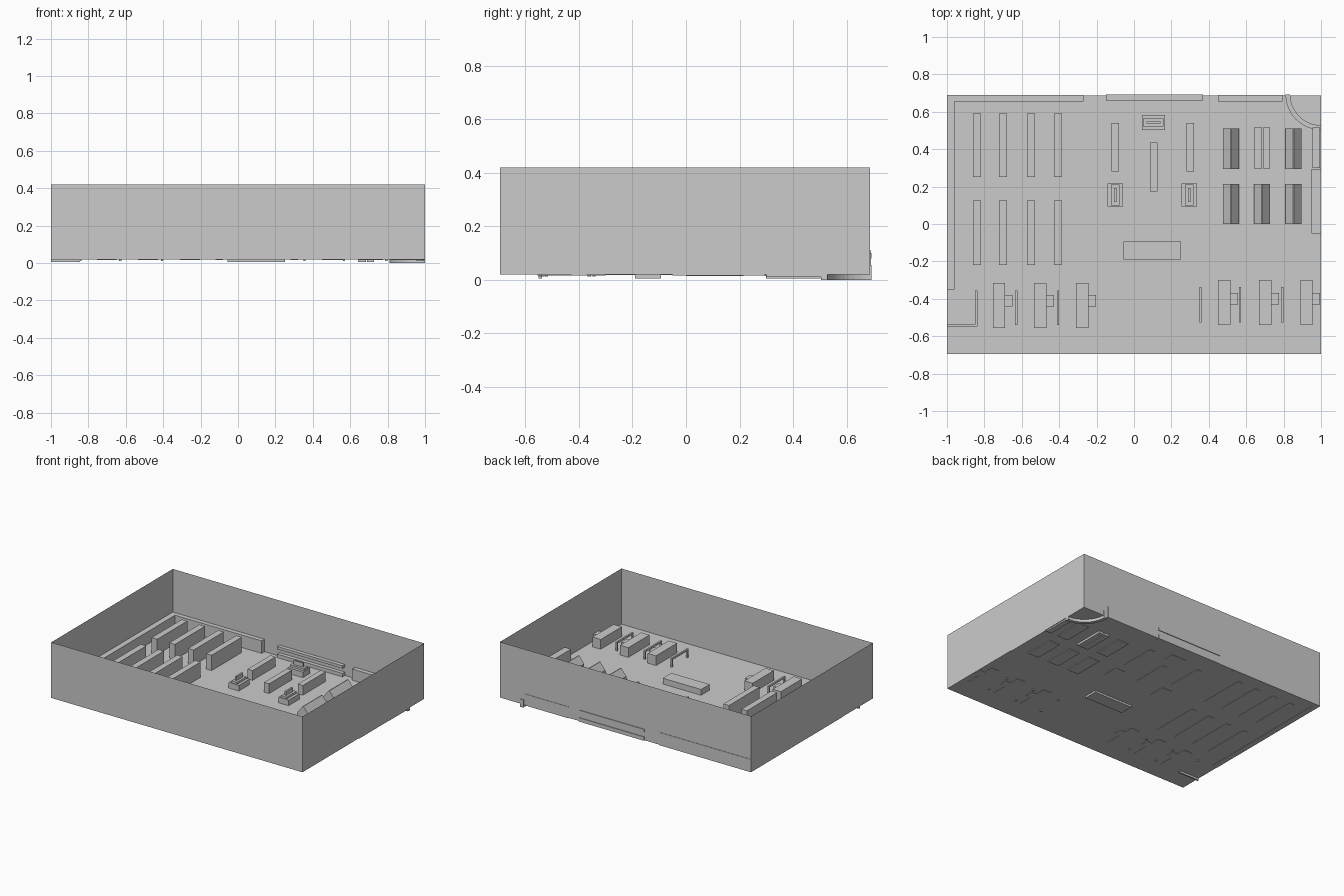
import bpy, bmesh, math

if "Cube" in bpy.data.objects:
    bpy.data.objects.remove(bpy.data.objects["Cube"])

FLOOR = 0.02


def make_object(name, bm):
    bmesh.ops.recalc_face_normals(bm, faces=bm.faces)
    mesh = bpy.data.meshes.new(name)
    bm.to_mesh(mesh)
    bm.free()
    ob = bpy.data.objects.new(name, mesh)
    bpy.context.collection.objects.link(ob)
    return ob


def add_box(bm, x0, x1, y0, y1, z0, z1):
    verts = bmesh.ops.create_cube(bm, size=1)["verts"]
    for v in verts:
        v.co.x = x1 if v.co.x > 0 else x0
        v.co.y = y1 if v.co.y > 0 else y0
        v.co.z = z1 if v.co.z > 0 else z0
    return verts


def boxes(name, *parts):
    bm = bmesh.new()
    for p in parts:
        add_box(bm, *p)
    return make_object(name, bm)


def gate(name, x, y0, y1):
    # thin inverted U rail
    w, z, t = 0.006, 0.012, 0.082
    boxes(name, (x - w, x + w, y0, y1, t - 0.012, t),
          (x - w, x + w, y0, y0 + 0.012, z, t),
          (x - w, x + w, y1 - 0.012, y1, z, t))


def gondola(name, x, y0, y1):
    # shelf block with two sloping sides
    bm = bmesh.new()
    profile = [(-0.043, 0.015), (0.043, 0.015), (0.043, 0.05),
               (0.003, 0.1), (-0.003, 0.1), (-0.043, 0.05)]
    face = bm.faces.new([bm.verts.new((x + px, y0, pz)) for px, pz in profile])
    ext = bmesh.ops.extrude_face_region(bm, geom=[face])
    new = [g for g in ext["geom"] if isinstance(g, bmesh.types.BMVert)]
    bmesh.ops.translate(bm, verts=new, vec=(0, y1 - y0, 0))
    make_object(name, bm)


def display(name, x, y, turned=False):
    # stepped stand: base, tray and centre board
    parts = []
    for hx, hy, z0, z1 in ((0.041, 0.061, 0.018, 0.06),
                           (0.022, 0.055, 0.06, 0.075),
                           (0.006, 0.038, 0.075, 0.105)):
        if turned:
            hx, hy = hy, hx
        parts.append((x - hx, x + hx, y - hy, y + hy, z0, z1))
    boxes(name, *parts)


# room shell, open at the top
bm = bmesh.new()
add_box(bm, -1, 1, -0.695, 0.687, FLOOR, 0.42)
top = [f for f in bm.faces if f.normal.z > 0.5 or f.calc_center_median().z > 0.41]
bmesh.ops.delete(bm, geom=top, context='FACES_ONLY')
make_object("room", bm)

# tall aisle shelves on the left
for i, x in enumerate((-0.84, -0.7, -0.55, -0.407)):
    for y0, y1 in ((0.25, 0.592), (-0.22, 0.125)):
        boxes("aisle_shelf", (x - 0.022, x + 0.022, y0, y1, 0.018, 0.13))

# shelves against the walls
boxes("left_wall_shelf", (-1, -0.96, -0.35, 0.69, 0.018, 0.11))
boxes("back_wall_shelf", (-0.96, -0.27, 0.655, 0.69, 0.018, 0.11))
boxes("back_corner_shelf", (0.45, 0.795, 0.655, 0.69, 0.018, 0.1))
boxes("back_wall_rack", (-0.15, 0.37, 0.66, 0.692, 0.018, 0.045),
      (-0.15, 0.37, 0.66, 0.692, 0.08, 0.1))
boxes("right_wall_shelf", (0.95, 1, -0.05, 0.293, 0.016, 0.1))
boxes("right_wall_cabinet", (0.955, 0.995, 0.3, 0.515, 0.01, 0.1))

# low tables and stepped displays in the middle
for x, y0, y1 in ((-0.1, 0.28, 0.54), (0.3, 0.28, 0.54), (0.105, 0.175, 0.435)):
    boxes("low_table", (x - 0.02, x + 0.02, y0, y1, 0.017, 0.09))
display("display_left", -0.1, 0.155)
display("display_right", 0.296, 0.155)
display("display_back", 0.104, 0.543, True)

# sloped gondolas, one of them a flat block
for x in (0.518, 0.685, 0.853):
    gondola("gondola_front", x, 0.0, 0.215)
for x in (0.518, 0.853):
    gondola("gondola_back", x, 0.295, 0.51)
boxes("gondola_flat", (0.642, 0.684, 0.298, 0.515, 0.005, 0.09),
      (0.69, 0.728, 0.298, 0.515, 0.005, 0.09))

# service counter in the centre
boxes("service_counter", (-0.055, 0.25, -0.19, -0.093, 0.006, 0.062))

# checkout counters with side ledges
for x, y in ((-0.722, -0.435), (-0.502, -0.435), (-0.277, -0.435),
             (0.482, -0.42), (0.702, -0.42), (0.922, -0.42)):
    c = -0.41 if x < 0 else -0.4
    boxes("checkout", (x - 0.033, x + 0.033, y - 0.12, y + 0.12, 0.017, 0.09),
          (x + 0.033, x + 0.073, c - 0.03, c + 0.03, 0.017, 0.075))

# rails between the checkouts
for x in (-0.63, -0.407):
    gate("gate_left", x, -0.54, -0.355)
for x in (0.355, 0.567, 0.793):
    gate("gate_right", x, -0.527, -0.337)

# corner rail at the front left
gate("corner_gate", -0.844, -0.548, -0.355)
boxes("corner_rail", (-1, -0.844, -0.55, -0.538, 0.07, 0.082),
      (-1, -0.844, -0.55, -0.538, 0.006, 0.024),
      (-1, -0.988, -0.55, -0.538, 0.006, 0.082))

# curved counter in the back right corner
bm = bmesh.new()
rings = []
for i in range(13):
    a = math.pi + math.pi / 2 * i / 12
    rings.append([bm.verts.new((1 + r * math.cos(a), 0.693 + r * math.sin(a), z))
                  for r, z in ((0.19, 0), (0.165, 0), (0.165, 0.055), (0.19, 0.055))])
for a, b in zip(rings, rings[1:]):
    for j in range(4):
        k = (j + 1) % 4
        bm.faces.new((a[j], a[k], b[k], b[j]))
bm.faces.new(rings[0])
bm.faces.new(rings[-1])
make_object("curved_counter", bm)
